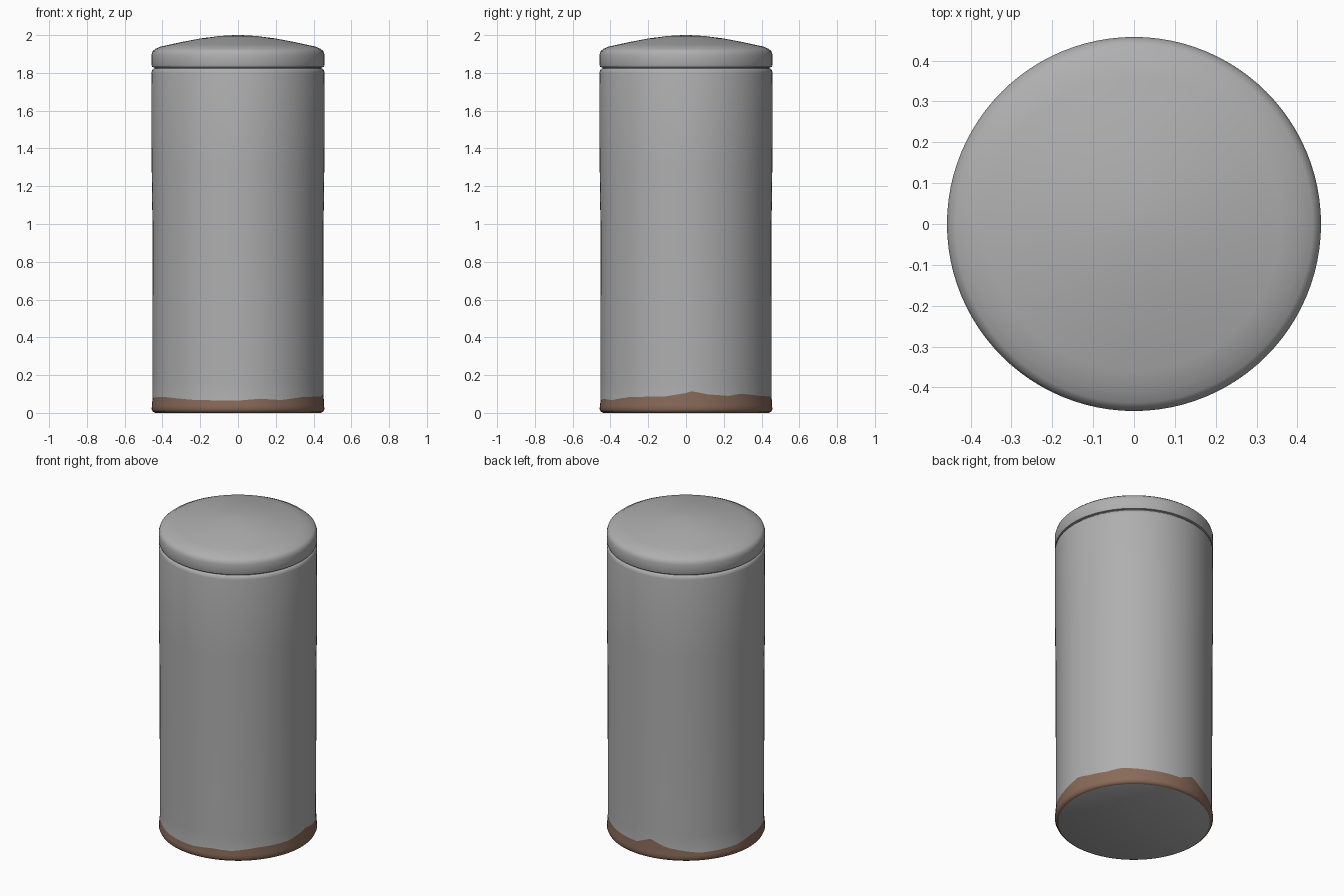
import bpy, bmesh, math

if "Cube" in bpy.data.objects:
    bpy.data.objects.remove(bpy.data.objects["Cube"])

SEG = 96


def material(name, rgb):
    m = bpy.data.materials.new(name)
    m.diffuse_color = (*rgb, 1)
    m.use_nodes = True
    m.node_tree.nodes["Principled BSDF"].inputs["Base Color"].default_value = m.diffuse_color
    return m


grey = material("grey_metal", (0.43, 0.43, 0.43))
rust = material("brown_rust", (0.25, 0.145, 0.10))


def lathe(name, profile, mats, rust_rows=0):
    """Revolve (radius, height) pairs; a height may be a function of the angle."""
    bm = bmesh.new()
    rings = []
    for r, z in profile:
        ring = []
        for i in range(SEG):
            a = 2 * math.pi * i / SEG
            h = z(math.degrees(a)) if callable(z) else z
            ring.append(bm.verts.new((r * math.cos(a), r * math.sin(a), h)))
        rings.append(ring)
    for k in range(len(rings) - 1):
        for i in range(SEG):
            j = (i + 1) % SEG
            f = bm.faces.new((rings[k][i], rings[k][j], rings[k + 1][j], rings[k + 1][i]))
            f.material_index = 1 if k < rust_rows else 0
    bm.faces.new(rings[0][::-1])
    bm.faces.new(rings[-1])
    me = bpy.data.meshes.new(name)
    bm.to_mesh(me)
    bm.free()
    for m in mats:
        me.materials.append(m)
    ob = bpy.data.objects.new(name, me)
    bpy.context.collection.objects.link(ob)
    bpy.ops.object.select_all(action='DESELECT')
    ob.select_set(True)
    bpy.context.view_layer.objects.active = ob
    bpy.ops.object.shade_smooth_by_angle(angle=math.radians(40))
    return ob


# Uneven upper edge of the rust: (degrees, height)
EDGE = [(0, .105), (4, .115), (15, .098), (30, .09), (40, .102), (60, .09), (86, .085),
        (98, .125), (110, .085), (135, .055), (165, .06), (180, .08), (210, .085),
        (240, .068), (270, .065), (285, .075), (300, .068), (320, .085), (345, .086), (360, .105)]


def rust_edge(d):
    for (a, p), (b, q) in zip(EDGE, EDGE[1:]):
        if a <= d <= b:
            return p + (q - p) * (d - a) / (b - a)


# Drum body with rounded foot and neck
lathe("drum_body", [(.438, 0), (.450, .006), (.457, .02), (.456, .04), (.452, rust_edge),
                    (.452, .16), (.453, 1.0), (.457, 1.3), (.458, 1.80), (.455, 1.815),
                    (.447, 1.823), (.44, 1.825)], [grey, rust], 4)

# Narrow recessed gap between body and lid
lathe("lid_seam", [(.443, 1.815), (.443, 1.84)], [grey])

# Lid with rolled rim and shallow dome
lathe("lid", [(.44, 1.828), (.454, 1.831), (.458, 1.842), (.458, 1.895), (.452, 1.915),
              (.438, 1.927), (.424, 1.932), (.415, 1.938), (.36, 1.950), (.30, 1.963),
              (.20, 1.982), (.10, 1.995), (.04, 1.999), (.01, 2.0)], [grey])
